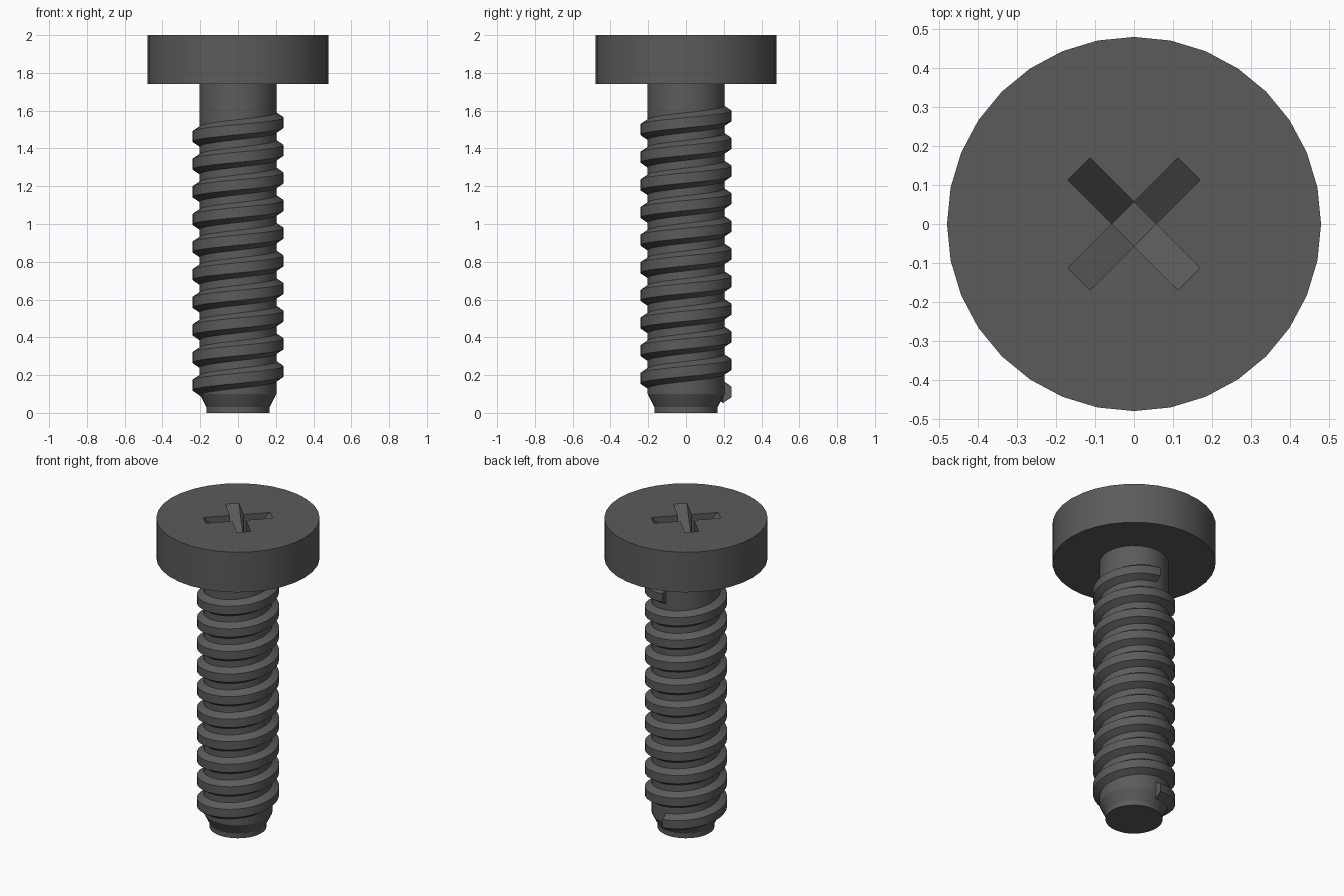
import bpy, bmesh, math
from mathutils import Vector

if "Cube" in bpy.data.objects:
    bpy.data.objects.remove(bpy.data.objects["Cube"])

SIDES = 32
steel = bpy.data.materials.new("dark grey steel")
steel.diffuse_color = (0.105, 0.105, 0.105, 1)
steel.use_nodes = True
steel.node_tree.nodes["Principled BSDF"].inputs["Base Color"].default_value = steel.diffuse_color


def finish(bm, name):
    """Turn a bmesh into a named, smooth-by-angle object."""
    bmesh.ops.recalc_face_normals(bm, faces=bm.faces)
    mesh = bpy.data.meshes.new(name)
    bm.to_mesh(mesh)
    bm.free()
    mesh.materials.append(steel)
    ob = bpy.data.objects.new(name, mesh)
    bpy.context.collection.objects.link(ob)
    bpy.ops.object.select_all(action='DESELECT')
    ob.select_set(True)
    bpy.context.view_layer.objects.active = ob
    bpy.ops.object.shade_smooth_by_angle(angle=math.radians(20))
    return ob


def ring(bm, r, z):
    return [bm.verts.new((r * math.cos(2 * math.pi * i / SIDES),
                          r * math.sin(2 * math.pi * i / SIDES), z)) for i in range(SIDES)]


def bridge(bm, a, b):
    n = len(a)
    for i in range(n):
        bm.faces.new((a[i], a[(i + 1) % n], b[(i + 1) % n], b[i]))


# shaft with chamfered tip
bm = bmesh.new()
rings = [ring(bm, r, z) for r, z in ((0.168, 0), (0.168, 0.03), (0.203, 0.1), (0.203, 1.74))]
for a, b in zip(rings, rings[1:]):
    bridge(bm, a, b)
bm.faces.new(rings[0])
bm.faces.new(rings[-1])
finish(bm, "shaft")

# helical thread: trapezoid section swept ten turns, flat ends at the back
bm = bmesh.new()
section = ((0.195, -0.058), (0.242, -0.027), (0.242, 0.027), (0.195, 0.058))
TURNS, PITCH, Z0 = 10, 0.1463, 0.11
prev = None
for i in range(TURNS * SIDES + 1):
    a = math.pi / 2 + 2 * math.pi * i / SIDES
    z = Z0 + PITCH * i / SIDES
    cur = [bm.verts.new((r * math.cos(a), r * math.sin(a), z + dz)) for r, dz in section]
    if prev:
        bridge(bm, prev, cur)
    else:
        bm.faces.new(cur)
    prev = cur
bm.faces.new(prev)
finish(bm, "thread")

# head with cross recess whose floors slope down to the middle
bm = bmesh.new()
TOP, FLOOR, HALF, REACH = 2.0, 1.84, 0.04, 0.2
low, high = ring(bm, 0.48, 1.74), ring(bm, 0.48, TOP)
bridge(bm, low, high)
bm.faces.new(low)


def turned(k, x, y, z):
    a = math.pi / 4 + k * math.pi / 2
    return bm.verts.new((x * math.cos(a) - y * math.sin(a), x * math.sin(a) + y * math.cos(a), z))


inner = [turned(k, HALF, HALF, TOP) for k in range(4)]
deep = [turned(k, HALF, HALF, FLOOR) for k in range(4)]
bm.faces.new(deep)
outline = []
for k in range(4):
    left, right = turned(k, REACH, HALF, TOP), turned(k, REACH, -HALF, TOP)
    bm.faces.new((right, left, deep[k], deep[k - 1]))
    bm.faces.new((left, inner[k], deep[k]))
    bm.faces.new((right, inner[k - 1], deep[k - 1]))
    outline += [right, left, inner[k]]
edges = [bm.edges.get((loop[i - 1], loop[i])) for loop in (outline, high) for i in range(len(loop))]
bmesh.ops.triangle_fill(bm, use_beauty=True, use_dissolve=False, edges=edges, normal=Vector((0, 0, 1)))
finish(bm, "head")
